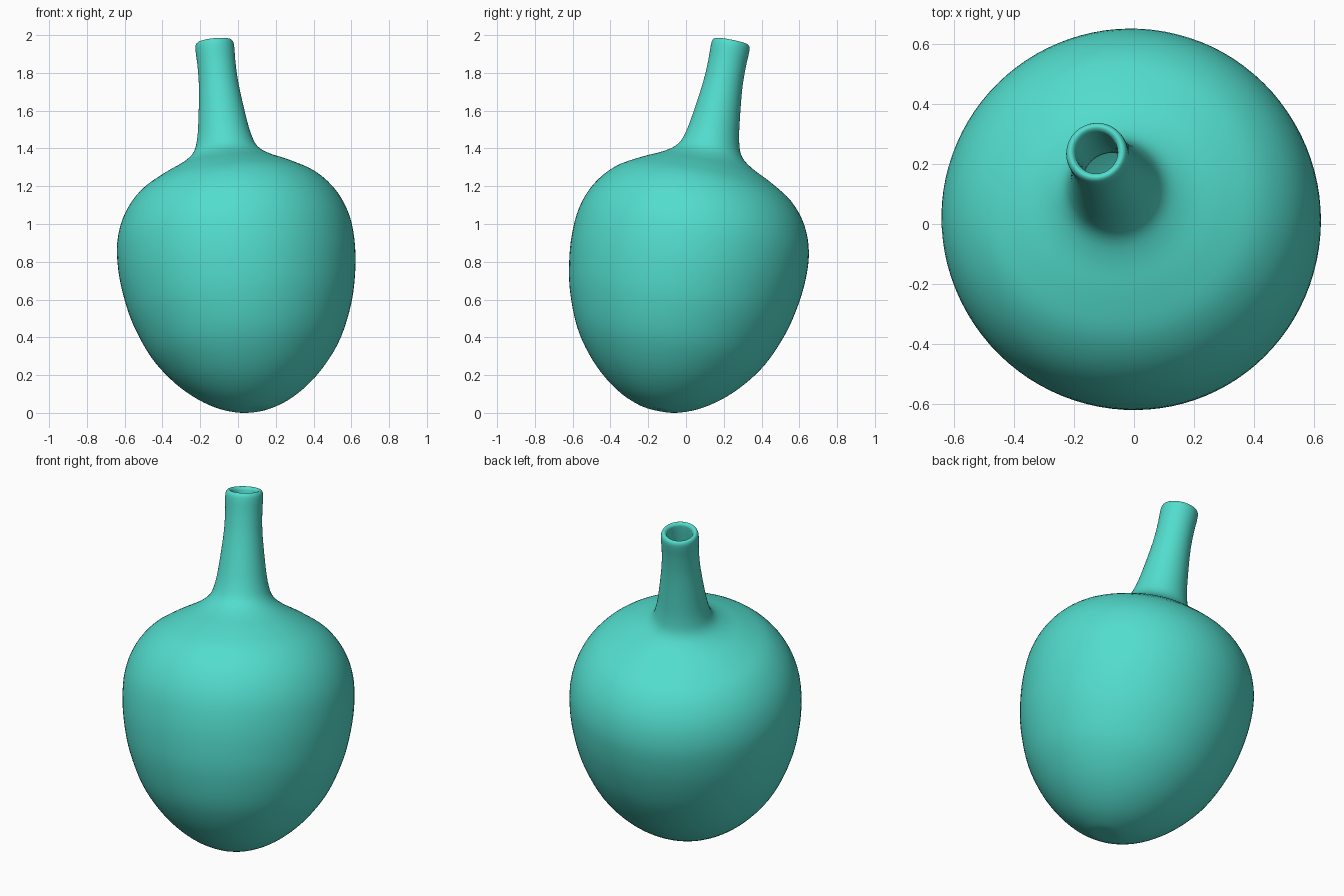
import bpy, bmesh, math
from mathutils import Vector

if "Cube" in bpy.data.objects:
    bpy.data.objects.remove(bpy.data.objects["Cube"])

# Half profile measured along the leaning axis: (radius, height from belly centre)
outer = [(0.0, -0.752), (0.03, -0.753), (0.10, -0.748), (0.21, -0.705), (0.32, -0.63), (0.42, -0.53),
         (0.51, -0.40), (0.58, -0.23), (0.615, -0.08), (0.63, 0.07), (0.62, 0.22),
         (0.57, 0.355), (0.48, 0.465), (0.36, 0.54), (0.24, 0.60), (0.172, 0.655),
         (0.142, 0.735), (0.122, 0.86), (0.105, 1.01), (0.101, 1.12), (0.103, 1.20)]
lip = [(0.100, 1.232), (0.088, 1.245), (0.075, 1.238), (0.070, 1.215)]
inner = [(0.068, 1.10), (0.075, 0.95), (0.10, 0.72), (0.18, 0.58), (0.40, 0.45),
         (0.53, 0.30), (0.58, 0.07), (0.53, -0.25), (0.38, -0.52), (0.18, -0.67), (0.0, -0.70)]


def smooth_curve(pts, steps=4):
    """Catmull-Rom through the profile points."""
    p = [Vector(q) for q in pts]
    p = [p[0]] + p + [p[-1]]
    out = []
    for a, b, c, d in zip(p, p[1:], p[2:], p[3:]):
        for i in range(steps):
            t = i / steps
            out.append(0.5 * (2 * b + (c - a) * t + (2 * a - 5 * b + 4 * c - d) * t * t
                              + (3 * b - a - 3 * c + d) * t ** 3))
    return out + [p[-1]]


# Lathe the closed wall: outside, lip, hollow inside
bm = bmesh.new()
prof = smooth_curve(outer + lip + inner)
verts = [bm.verts.new((max(q.x, 0), 0, q.y)) for q in prof]
edges = [bm.edges.new(e) for e in zip(verts, verts[1:])]
bmesh.ops.spin(bm, geom=verts + edges, cent=(0, 0, 0), axis=(0, 0, 1),
               angle=math.tau, steps=96, use_duplicate=False)
bmesh.ops.remove_doubles(bm, verts=bm.verts, dist=0.0002)
bmesh.ops.recalc_face_normals(bm, faces=bm.faces)

# Lean the bottle back and to the left
lean = Vector((0, 0, 1)).rotation_difference(Vector((-0.104, 0.198, 1)))
for v in bm.verts:
    v.co = lean @ v.co
low = min(v.co.z for v in bm.verts)
bmesh.ops.translate(bm, vec=(0, 0, -low), verts=bm.verts)

mesh = bpy.data.meshes.new("bottle")
bm.to_mesh(mesh)
bm.free()
bottle = bpy.data.objects.new("bottle", mesh)
bpy.context.collection.objects.link(bottle)
mat = bpy.data.materials.new("turquoise")
mat.diffuse_color = (0.085, 0.72, 0.61, 1)
mat.use_nodes = True
mat.node_tree.nodes["Principled BSDF"].inputs["Base Color"].default_value = mat.diffuse_color
mesh.materials.append(mat)
for f in mesh.polygons:
    f.use_smooth = True
